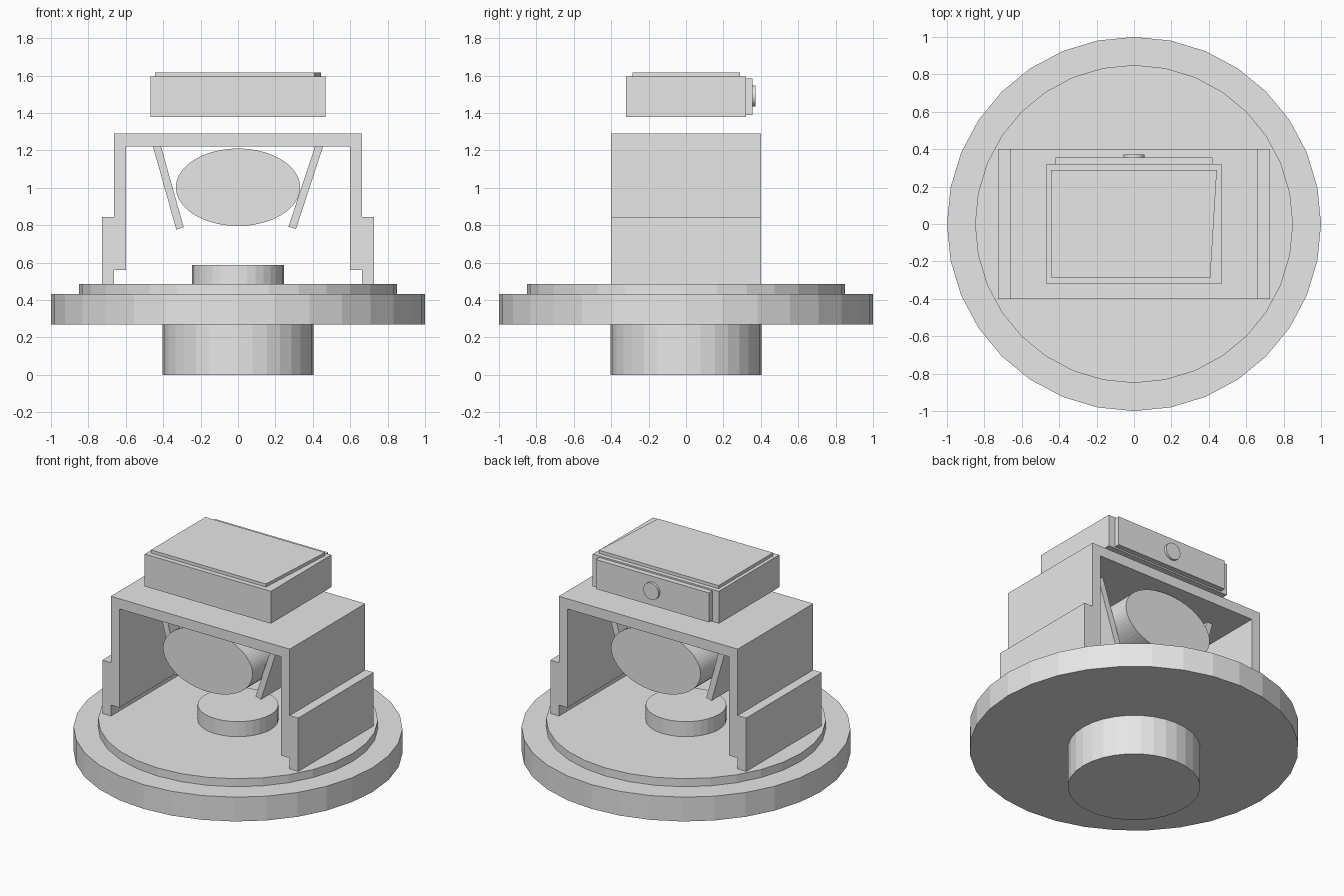
import bpy
import math

cube = bpy.data.objects.get("Cube")
if cube:
    bpy.data.objects.remove(cube, do_unlink=True)

grey = bpy.data.materials.new("plain grey")
grey.use_nodes = True
colour = (0.8, 0.8, 0.8, 1)
grey.diffuse_color = colour
grey.node_tree.nodes["Principled BSDF"].inputs["Base Color"].default_value = colour


def prism(name, outline, start, end, axis="z"):
    """Extrude a 2D outline along z, or an (x, z) outline along y."""
    def place(p, d):
        return (p[0], p[1], d) if axis == "z" else (p[0], d, p[1])
    n = len(outline)
    verts = [place(p, d) for d in (start, end) for p in outline]
    faces = [tuple(reversed(range(n))), tuple(range(n, 2 * n))]
    faces += [(i, (i + 1) % n, n + (i + 1) % n, n + i) for i in range(n)]
    if axis == "y":
        faces = [f[::-1] for f in faces]
    mesh = bpy.data.meshes.new(name)
    mesh.from_pydata(verts, [], faces)
    mesh.materials.append(grey)
    obj = bpy.data.objects.new(name, mesh)
    bpy.context.collection.objects.link(obj)
    return obj


def ellipse(rx, ry, cy=0.0, sides=32):
    angles = [2 * math.pi * i / sides for i in range(sides)]
    return [(rx * math.cos(a), cy + ry * math.sin(a)) for a in angles]


def rectangle(x, low, high):
    return [(-x, low), (x, low), (x, high), (-x, high)]


# Round base, from the pedestal up
for name, radius, low, high in (
    ("pedestal", 0.403, 0, 0.27),
    ("base_disc", 1.0, 0.27, 0.433),
    ("base_step", 0.85, 0.433, 0.487),
    ("centre_hub", 0.245, 0.487, 0.588),
):
    prism(name, ellipse(radius, radius), low, high)

# Bridge frame with thick lower legs and outer feet
right_half = [(0.6, 1.222), (0.6, 0.56), (0.662, 0.56), (0.662, 0.487),
              (0.727, 0.487), (0.727, 0.845), (0.664, 0.845), (0.664, 1.29)]
left_half = [(-x, z) for x, z in reversed(right_half)]
# Outline runs clockwise, so reverse it for outward faces
prism("bridge_frame", (right_half + left_half)[::-1], -0.4, 0.4, "y")

# Oval drum between two slanted hanging arms
prism("oval_drum", ellipse(0.332, 0.207, 1.003, 64), -0.32, 0.32, "y")
prism("left_arm", [(0.27, 0.792), (0.31, 0.78), (0.455, 1.222), (0.412, 1.222)],
      -0.2, 0.2, "y")
prism("right_arm", [(-0.33, 0.777), (-0.29, 0.788), (-0.412, 1.222), (-0.455, 1.222)],
      -0.2, 0.2, "y")

# Floating box with a skewed lid, back panel and round button
prism("top_box", rectangle(0.468, -0.32, 0.32), 1.378, 1.595)
prism("box_lid", [(-0.445, -0.287), (0.408, -0.287), (0.443, 0.29), (-0.445, 0.29)],
      1.595, 1.616)
prism("back_panel", rectangle(0.42, 1.388, 1.585), 0.32, 0.356, "y")
prism("back_button", ellipse(0.056, 0.056, 1.49), 0.356, 0.372, "y")
